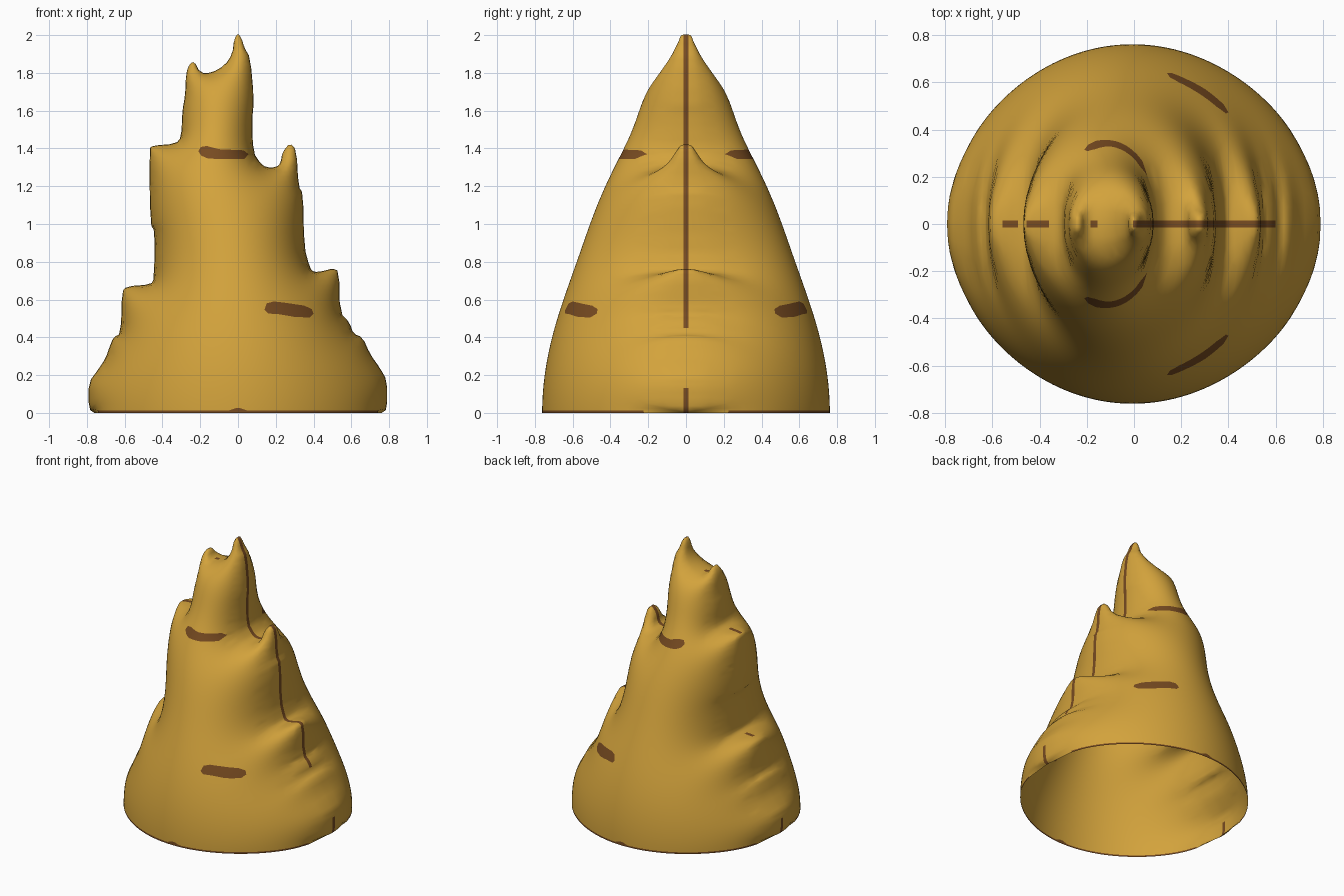
import bpy, bmesh, math
from mathutils import Vector, kdtree
from mathutils.geometry import delaunay_2d_cdt

if "Cube" in bpy.data.objects:
    bpy.data.objects.remove(bpy.data.objects["Cube"])

STEP = 0.025     # spacing of the surface points
SEAM = 0.014     # half width of the dark seam
BULGE = 3.06     # how strongly the shells swell

# Stepped outline of the mound, bottom left over the peaks to bottom right
OUTLINE = [(-.76, 0), (-.79, .02), (-.792, .16), (-.74, .23), (-.7, .29), (-.68, .35), (-.66, .4),
           (-.62, .42), (-.615, .64), (-.59, .67), (-.46, .68), (-.445, .71), (-.44, .96),
           (-.465, 1), (-.47, 1.4), (-.45, 1.415), (-.33, 1.425), (-.3, 1.46), (-.295, 1.6),
           (-.28, 1.68), (-.275, 1.8), (-.255, 1.85), (-.23, 1.86), (-.2, 1.8), (-.14, 1.8),
           (-.07, 1.84), (-.03, 1.9), (-.02, 1.98), (0, 2.01), (.02, 1.98), (.035, 1.93),
           (.065, 1.88), (.085, 1.66), (.075, 1.55), (.08, 1.38), (.12, 1.32), (.15, 1.3),
           (.2, 1.3), (.225, 1.32), (.235, 1.38), (.275, 1.43), (.31, 1.39), (.32, 1.2),
           (.345, 1.16), (.35, .88), (.38, .77), (.4, .745), (.45, .75), (.5, .765),
           (.535, .75), (.54, .53), (.59, .48), (.61, .42), (.66, .4), (.7, .31), (.75, .24),
           (.79, .17), (.79, .02), (.76, 0)]
# Dark marks painted on both faces, and the dark foot band
UPPER_MARK = [(-.21, 1.385), (-.197, 1.408), (-.165, 1.413), (-.1, 1.396), (.03, 1.39),
              (.055, 1.37), (.035, 1.345), (-.08, 1.343), (-.16, 1.347), (-.195, 1.362)]
LOWER_MARK = [(.14, .545), (.152, .58), (.19, .59), (.25, .583), (.35, .568), (.39, .55),
              (.4, .525), (.38, .505), (.3, .508), (.22, .522), (.16, .526)]
FOOT_BAND = [(-.74, 0), (-.74, .012), (-.05, .012), (-.01, .026), (.01, .026),
             (.05, .012), (.74, .012), (.74, 0)]


def material(name, colour):
    m = bpy.data.materials.new(name)
    m.use_nodes = True
    m.diffuse_color = (*colour, 1)
    m.node_tree.nodes["Principled BSDF"].inputs["Base Color"].default_value = (*colour, 1)
    return m


def soften(points):
    """Cut the corners of an open line once, keeping its ends."""
    result = [points[0]]
    for a, b in zip(points, points[1:]):
        result += [a.lerp(b, 0.25), a.lerp(b, 0.75)]
    return result + [points[-1]]


def resample(points):
    """Divide the long edges of a closed loop."""
    result = []
    for a, b in zip(points, points[1:] + points[:1]):
        n = max(1, math.ceil((b - a).length / STEP))
        result += [a.lerp(b, i / n) for i in range(n)]
    return result


def inside(p, loop):
    hit = False
    for a, b in zip(loop, loop[1:] + loop[:1]):
        if (a.y > p.y) != (b.y > p.y):
            if p.x < a.x + (p.y - a.y) * (b.x - a.x) / (b.y - a.y):
                hit = not hit
    return hit


def vectors(points):
    return [Vector(p) for p in points]


def tree_of(points):
    tree = kdtree.KDTree(len(points))
    for i, p in enumerate(points):
        tree.insert((p.x, p.y, 0), i)
    tree.balance()
    return tree


def seam_is_dark(a, b):
    """The seam shows on the foot, on flat ledges and up the left side."""
    mid, run = (a + b) / 2, b - a
    flat_ledge = abs(run.x) > 4 * abs(run.y)
    return mid.y < 0.12 or flat_ledge or (mid.x > 0 and mid.y > 0.45)


# Flat loops: silhouette first, then the dark shapes
outline = resample(soften(vectors(OUTLINE)))
marks = [resample(vectors(m)) for m in (UPPER_MARK, LOWER_MARK, FOOT_BAND)]
points, faces = [], []
for loop in [outline] + marks:
    start = len(points)
    points += loop
    faces.append(list(range(start, len(points)))[::-1])
edge_tree = tree_of(outline)

# Two close rings inside the silhouette give a rounded rim
rings = []
for inset in (0.003, 0.011):
    for i, p in enumerate(outline):
        if p.y < 0.001:
            continue
        along = (outline[(i + 1) % len(outline)] - outline[i - 1]).normalized()
        q = p + Vector((along.y, -along.x)) * inset
        if q.y > 0.015 and inside(q, outline) and edge_tree.find((q.x, q.y, 0))[2] > inset * 0.8:
            rings.append(q)
points += rings

# Regular points fill the rest
near = tree_of(points)
for row in range(1, int(2 / STEP)):
    for col in range(-33, 34):
        q = Vector(((col + row % 2 / 2) * STEP, row * STEP))
        if near.find((q.x, q.y, 0))[2] > STEP * 0.5 and inside(q, outline):
            points.append(q)

flat, _, tris, *_ = delaunay_2d_cdt(points, [], faces, 0, 1e-5)


def centre(t):
    return (flat[t[0]] + flat[t[1]] + flat[t[2]]) / 3


tris = [t for t in tris if inside(centre(t), outline)]

# Inflate the silhouette: like a soap film held along the rim, free at the open foot
weights = [{} for _ in flat]
load = [0.0] * len(flat)
count = {}
for t in tris:
    for k in range(3):
        a, b, c = t[k], t[(k + 1) % 3], t[(k + 2) % 3]
        u, v = flat[a] - flat[c], flat[b] - flat[c]
        area = abs(u.x * v.y - u.y * v.x)
        w = u.dot(v) / max(area, 1e-9) / 2
        weights[a][b] = weights[a].get(b, 0) + w
        weights[b][a] = weights[b].get(a, 0) + w
        load[a] += area / 6
        key = (min(a, b), max(a, b))
        count[key] = count.get(key, 0) + 1
rim = [e for e, n in count.items() if n == 1 and max(flat[e[0]].y, flat[e[1]].y) > 0.001]
fixed = {i for e in rim for i in e}
system = []
for i, links in enumerate(weights):
    if links and i not in fixed:
        pairs = [(j, max(w, 1e-3)) for j, w in links.items()]
        system.append((i, pairs, sum(w for _, w in pairs)))
film = [0.0] * len(flat)
for _ in range(320):
    for i, pairs, total in system:
        target = (load[i] + sum(w * film[j] for j, w in pairs)) / total
        film[i] += 1.88 * (target - film[i])
depth = [SEAM + math.sqrt(max(0, BULGE * h)) for h in film]

# Mirrored front and back shells joined by the seam
bm = bmesh.new()
shells = {s: [bm.verts.new((p.x, s * d, p.y)) for p, d in zip(flat, depth)] for s in (-1, 1)}
for t in tris:
    dark = any(inside(centre(t), m) for m in marks)
    for verts in shells.values():
        face = bm.faces.new([verts[i] for i in t])
        face.material_index = int(dark)
for a, b in rim:
    face = bm.faces.new((shells[-1][a], shells[-1][b], shells[1][b], shells[1][a]))
    face.material_index = int(seam_is_dark(flat[a], flat[b]))
bmesh.ops.delete(bm, geom=[v for v in bm.verts if not v.link_faces], context='VERTS')
bmesh.ops.recalc_face_normals(bm, faces=bm.faces)
# Shell normals point away from the middle
test = max(bm.faces, key=lambda f: f.calc_center_median().y)
if test.normal.y < 0:
    bmesh.ops.reverse_faces(bm, faces=bm.faces)
for f in bm.faces:
    f.smooth = True

mesh = bpy.data.meshes.new("mound")
bm.to_mesh(mesh)
bm.free()
mesh.materials.append(material("ochre_earth", (0.65, 0.365, 0.045)))
mesh.materials.append(material("dark_brown", (0.185, 0.07, 0.015)))
mound = bpy.data.objects.new("mound", mesh)
bpy.context.collection.objects.link(mound)
